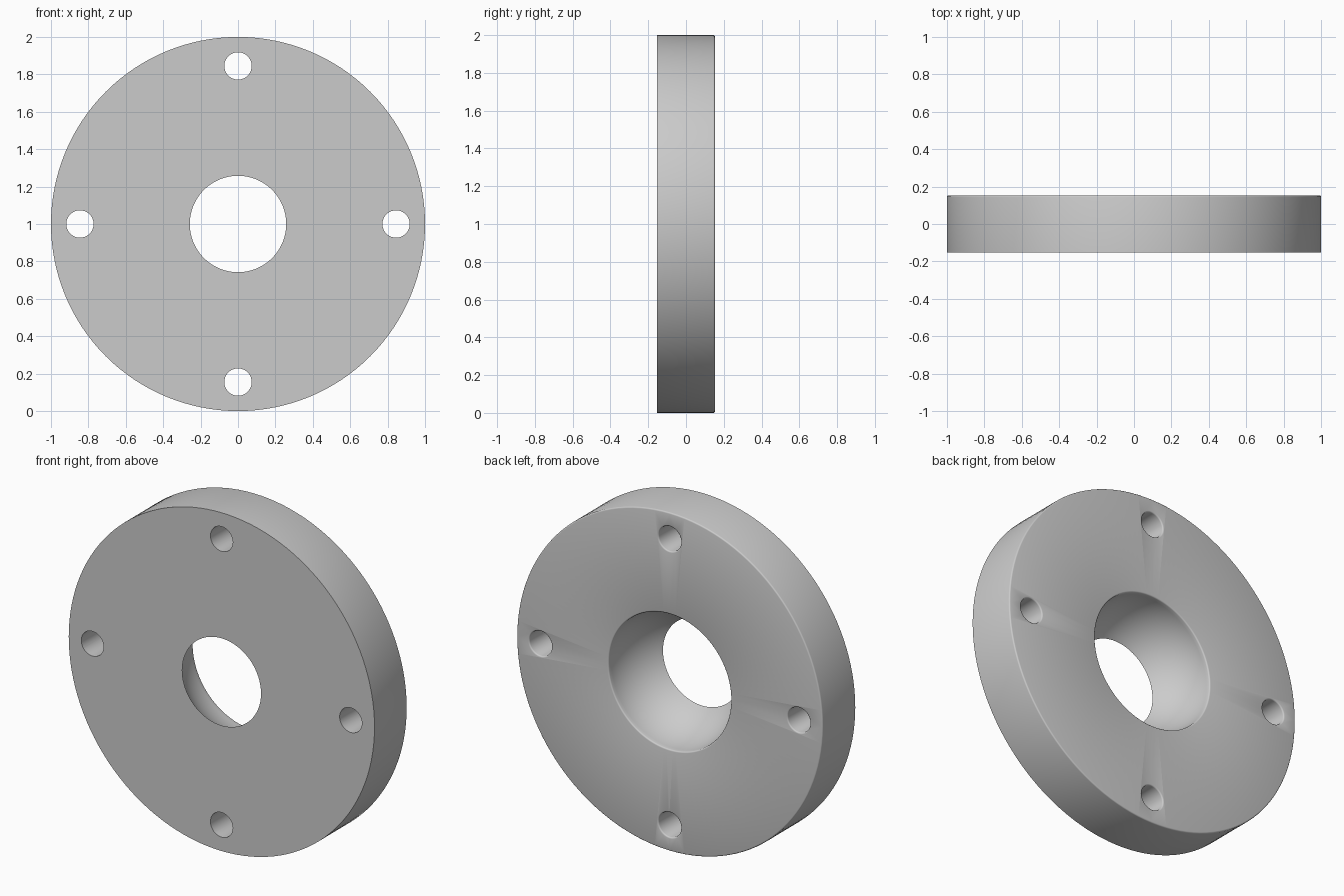
import bpy, bmesh
from math import sin, cos, pi, sqrt, radians
from mathutils import Matrix, Vector

if "Cube" in bpy.data.objects:
    bpy.data.objects.remove(bpy.data.objects["Cube"])

HALF = 0.153      # half thickness of the disc
CUP = 0.40        # radius of the ball socket, centred on the back face
FILLET = 0.008    # rounding of the back edges
BOLT = 0.073      # bolt hole radius
BOLT_CIRCLE = 0.845

grey = bpy.data.materials.new("plain_grey")
grey.use_nodes = True
colour = (0.6, 0.6, 0.6, 1)
grey.diffuse_color = colour
grey.node_tree.nodes["Principled BSDF"].inputs["Base Color"].default_value = colour


def lathe(name, profile, segments, closed, centre=(0, 0, 1)):
    """Revolve (radius, y) points round an axis along y."""
    bm = bmesh.new()
    rings = []
    for i in range(segments):
        a = 2 * pi * i / segments
        rings.append([bm.verts.new((r * cos(a), y, r * sin(a))) for r, y in profile])
    count = len(profile)
    for i in range(segments):
        a, b = rings[i], rings[(i + 1) % segments]
        for j in range(count if closed else count - 1):
            k = (j + 1) % count
            bm.faces.new((a[j], a[k], b[k], b[j]))
    if not closed:
        for end in (0, -1):
            bm.faces.new([ring[end] for ring in rings])
    bmesh.ops.recalc_face_normals(bm, faces=bm.faces)
    bmesh.ops.transform(bm, matrix=Matrix.Translation(centre), verts=bm.verts)
    mesh = bpy.data.meshes.new(name)
    bm.to_mesh(mesh)
    bm.free()
    mesh.materials.append(grey)
    obj = bpy.data.objects.new(name, mesh)
    bpy.context.collection.objects.link(obj)
    return obj


def back_fillet(radius, side, steps=3):
    """Quarter round from a wall at this radius onto the back face."""
    arc = [pi / 2 * i / steps for i in range(steps + 1)]
    return [(radius + side * FILLET * (1 - cos(a)),
             HALF - FILLET + FILLET * sin(a)) for a in arc]


# Disc with the spherical socket opening to the back
depths = [-HALF + (2 * HALF - FILLET) * i / 16 for i in range(17)]
socket = [(sqrt(CUP ** 2 - (HALF - y) ** 2), y) for y in depths]
outer = back_fillet(1, -1)
profile = socket + back_fillet(CUP, 1)[1:] + outer[::-1] + [(1, -HALF)]
flange = lathe("flange_disc", profile, 128, True)

# Four bolt holes, slightly flared at the back
hole = [(BOLT, -HALF - 0.1)] + back_fillet(BOLT, 1) + [(BOLT + FILLET, HALF + 0.1)]
bpy.context.view_layer.objects.active = flange
flange.select_set(True)
for i in range(4):
    a = i * pi / 2
    spot = Vector((BOLT_CIRCLE * cos(a), 0, 1 + BOLT_CIRCLE * sin(a)))
    cutter = lathe("bolt_hole_cutter", hole, 48, False, spot)
    cutter.hide_render = True
    mod = flange.modifiers.new("bolt_hole", "BOOLEAN")
    mod.operation = "DIFFERENCE"
    mod.solver = "EXACT"
    mod.object = cutter
    bpy.ops.object.modifier_apply(modifier=mod.name)
    bpy.data.objects.remove(cutter)

bpy.ops.object.shade_smooth_by_angle(angle=radians(32))
